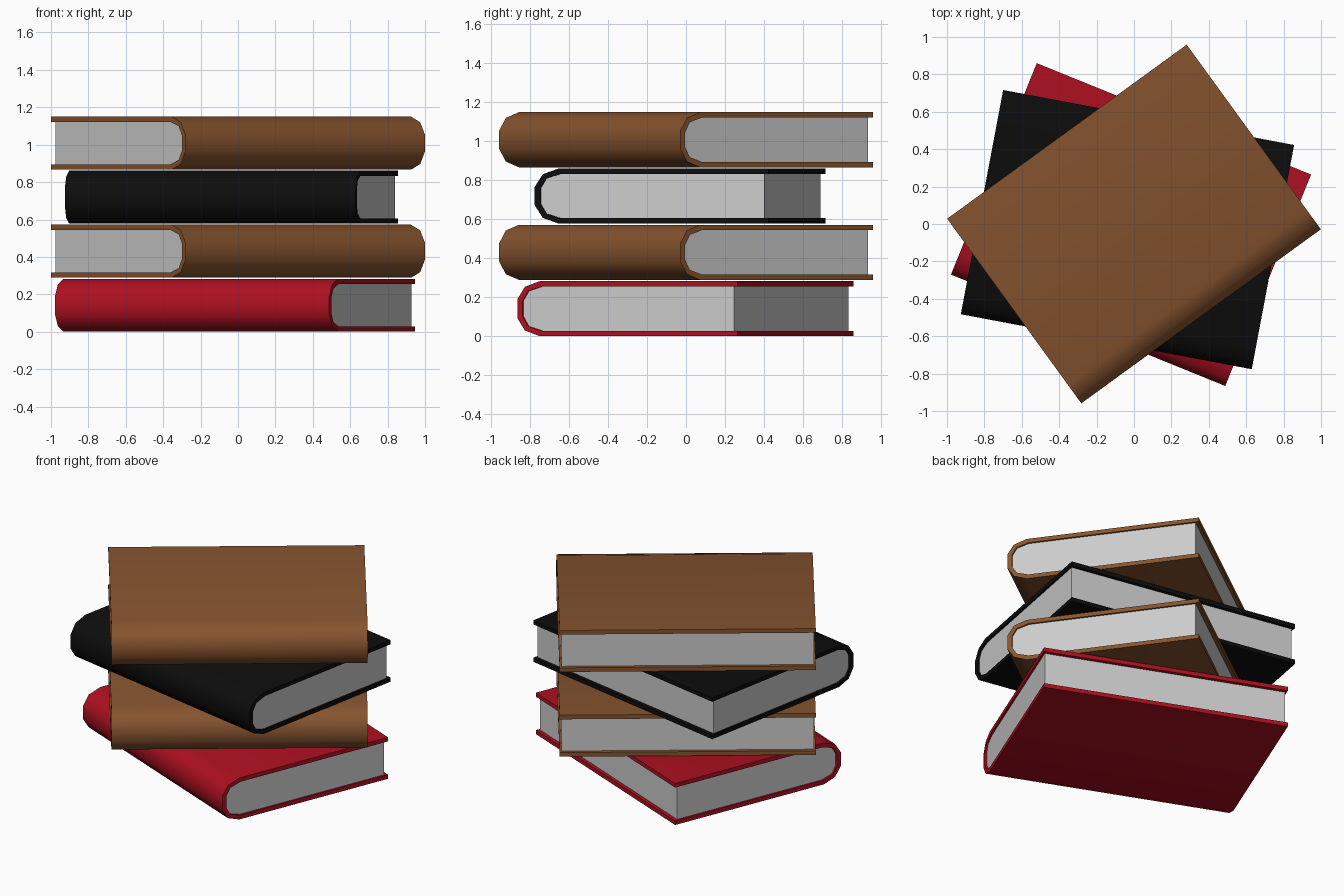
import bpy, bmesh, math

if "Cube" in bpy.data.objects:
    bpy.data.objects.remove(bpy.data.objects["Cube"])

LENGTH, WIDTH, HEIGHT = 1.583, 1.22, 0.283
COVER = 0.028                 # cover board thickness
END_INSET, FORE_INSET = 0.012, 0.023
H = HEIGHT / 2
SPINE = -WIDTH / 2

# Half profiles of the rounded spine: (distance from spine, height from middle)
OUTER = [(0.0, 0.047), (0.042, 0.112), (0.125, H)]
INNER = [(0.03, 0.04), (0.06, 0.09), (0.135, H - COVER)]


def u_profile(half, fore):
    """Bottom fore edge, round the spine, to top fore edge, as (y, z)."""
    top = [(SPINE + d, H + z) for d, z in half] + [(fore, H + half[-1][1])]
    bottom = [(y, HEIGHT - z) for y, z in reversed(top)]
    return bottom + top


def extrude_sections(name, sections, length, mat, location, angle):
    """Extrude the given touching polygons' outline along x."""
    bm = bmesh.new()
    cache = {}

    def vert(p):
        if p not in cache:
            cache[p] = bm.verts.new((-length / 2, p[0], p[1]))
        return cache[p]

    faces = [bm.faces.new([vert(p) for p in s]) for s in sections]
    bmesh.ops.solidify
    res = bmesh.ops.extrude_face_region(bm, geom=faces, use_keep_orig=True)
    moved = [g for g in res["geom"] if isinstance(g, bmesh.types.BMVert)]
    bmesh.ops.translate(bm, verts=moved, vec=(length, 0, 0))
    bmesh.ops.recalc_face_normals(bm, faces=bm.faces[:])
    mesh = bpy.data.meshes.new(name)
    bm.to_mesh(mesh)
    bm.free()
    obj = bpy.data.objects.new(name, mesh)
    bpy.context.collection.objects.link(obj)
    obj.location = location
    obj.rotation_euler.z = angle
    if mat:
        mesh.materials.append(mat)
    bpy.ops.object.select_all(action='DESELECT')
    obj.select_set(True)
    bpy.context.view_layer.objects.active = obj
    bpy.ops.object.shade_smooth_by_angle(angle=math.radians(42))
    return obj


def material(name, rgb):
    mat = bpy.data.materials.new(name)
    mat.diffuse_color = (*rgb, 1)
    mat.use_nodes = True
    mat.node_tree.nodes["Principled BSDF"].inputs["Base Color"].default_value = mat.diffuse_color
    return mat


def book(name, mat, x, y, z, degrees):
    place = ((x, y, z), math.radians(degrees))
    # Wrapped cover: strip of quads between outer and inner profile
    o, i = u_profile(OUTER, WIDTH / 2), u_profile(INNER, WIDTH / 2)
    strip = [(o[k], o[k + 1], i[k + 1], i[k]) for k in range(len(o) - 1)]
    extrude_sections(name + "_cover", strip, LENGTH, mat, *place)
    # Page block, slightly inset from the cover edges
    pages = u_profile(INNER, WIDTH / 2 - FORE_INSET)
    extrude_sections(name + "_pages", [pages], LENGTH - 2 * END_INSET, None, *place)


red = material("red_cover", (0.42, 0.005, 0.015))
brown = material("brown_cover", (0.24, 0.088, 0.028))
black = material("black_cover", (0.004, 0.004, 0.004))

# Stack from bottom to top
STEP = 0.289
book("red_book", red, -0.016, -0.003, 0, -22.1)
book("lower_brown_book", brown, 0, 0, STEP, 36)
book("black_book", black, -0.035, -0.03, 2 * STEP, -10.7)
book("upper_brown_book", brown, 0, 0, 3 * STEP, 36)
